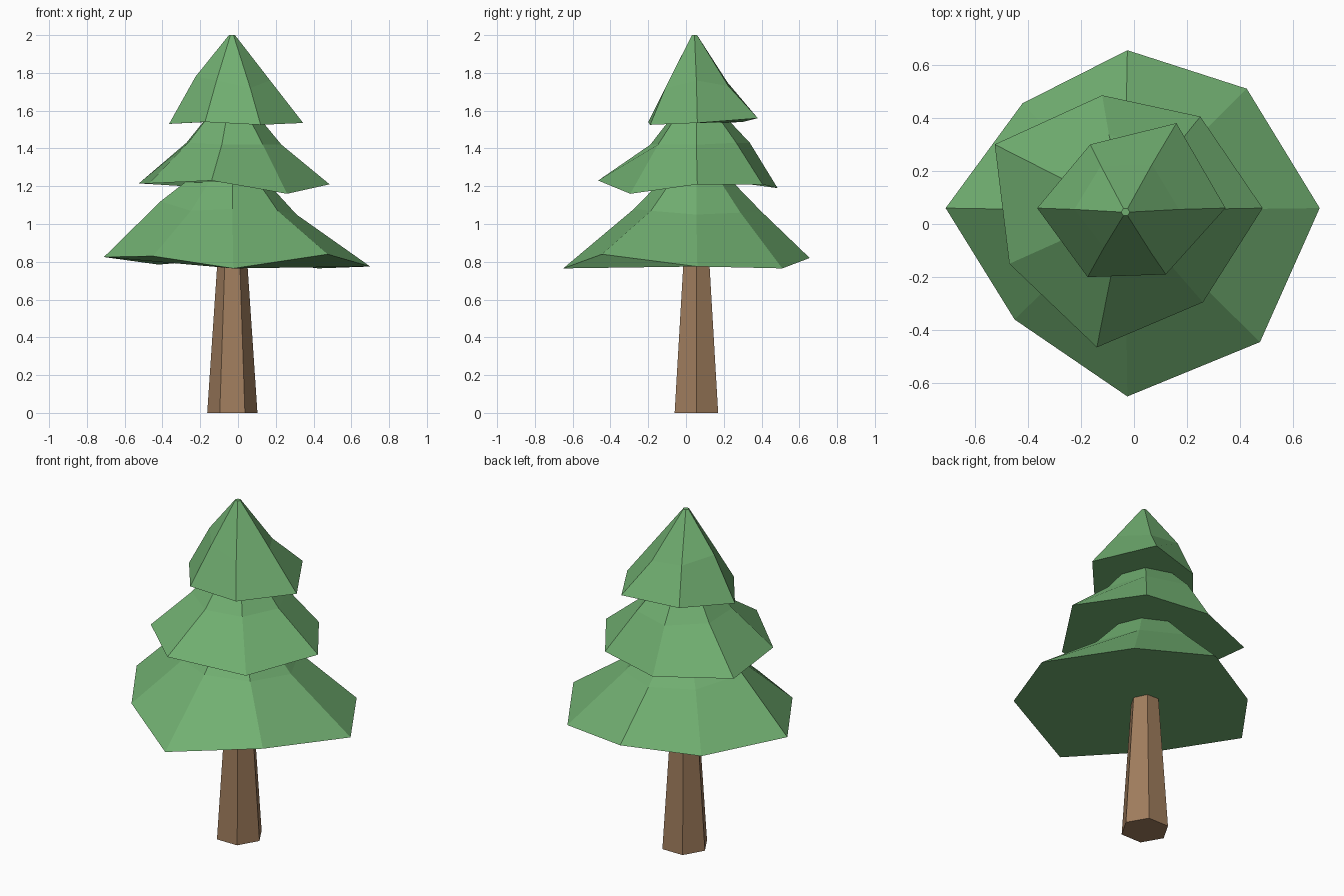
import bpy, bmesh, math

CX, CY = -0.03, 0.055   # trunk axis


def material(name, rgb):
    m = bpy.data.materials.new(name)
    m.diffuse_color = (*rgb, 1)
    return m


GREEN = material("leaf green", (0.165, 0.43, 0.165))
BROWN = material("bark brown", (0.35, 0.205, 0.11))


def polar_ring(radii, heights, cx=CX, cy=CY):
    """Points round the axis, first one on +x."""
    n = len(radii)
    return [(cx + r * math.cos(math.tau * i / n), cy + r * math.sin(math.tau * i / n), z)
            for i, (r, z) in enumerate(zip(radii, heights))]


def loft(name, rings, mat):
    """Flat-faced solid through rings of equal point count, capped at both ends."""
    bm = bmesh.new()
    loops = [[bm.verts.new(p) for p in ring] for ring in rings]
    n = len(loops[0])
    for a, b in zip(loops, loops[1:]):
        for i in range(n):
            j = (i + 1) % n
            bm.faces.new((a[i], a[j], b[j], b[i]))
    bm.faces.new(loops[0][::-1])
    bm.faces.new(loops[-1])
    mesh = bpy.data.meshes.new(name)
    bm.to_mesh(mesh)
    bm.free()
    mesh.materials.append(mat)
    obj = bpy.data.objects.new(name, mesh)
    bpy.context.collection.objects.link(obj)
    return obj


# Tapered six-sided trunk
loft("trunk", [polar_ring([0.133] * 6, [0] * 6),
               polar_ring([0.075] * 6, [0.86] * 6)], BROWN)

# Lower foliage: eight uneven corners, a shoulder ring and a hidden tip
loft("lower_foliage", [
    [(0.70, 0.06, 0.775), (0.425, 0.51, 0.765), (-0.025, 0.655, 0.82), (-0.42, 0.455, 0.785),
     (-0.71, 0.06, 0.825), (-0.45, -0.36, 0.83), (-0.025, -0.65, 0.765), (0.475, -0.445, 0.84)],
    polar_ring([0.34, 0.33, 0.34, 0.34, 0.38, 0.31, 0.33, 0.34],
               [1.05, 1.06, 1.07, 1.08, 1.12, 1.07, 1.08, 1.07]),
    polar_ring([0.02] * 8, [1.40] * 8)], GREEN)

# Middle foliage: seven corners
loft("middle_foliage", [
    [(0.485, 0.06, 1.21), (0.25, 0.405, 1.21), (-0.12, 0.485, 1.19), (-0.525, 0.30, 1.215),
     (-0.47, -0.15, 1.215), (-0.14, -0.465, 1.23), (0.26, -0.295, 1.16)],
    polar_ring([0.26, 0.27, 0.29, 0.27, 0.26, 0.25, 0.26],
               [1.42, 1.43, 1.43, 1.43, 1.43, 1.42, 1.42]),
    polar_ring([0.02] * 7, [1.71] * 7)], GREEN)

# Upper foliage: six corners ending in a small blunt tip
loft("upper_foliage", [
    [(0.345, 0.06, 1.535), (0.16, 0.38, 1.56), (-0.165, 0.30, 1.54),
     (-0.365, 0.06, 1.53), (-0.175, -0.20, 1.54), (0.12, -0.19, 1.525)],
    polar_ring([0.20, 0.196, 0.19, 0.195, 0.167, 0.19],
               [1.76, 1.73, 1.75, 1.78, 1.76, 1.72]),
    polar_ring([0.016] * 6, [2.0] * 6, CX - 0.002, CY - 0.01)], GREEN)
